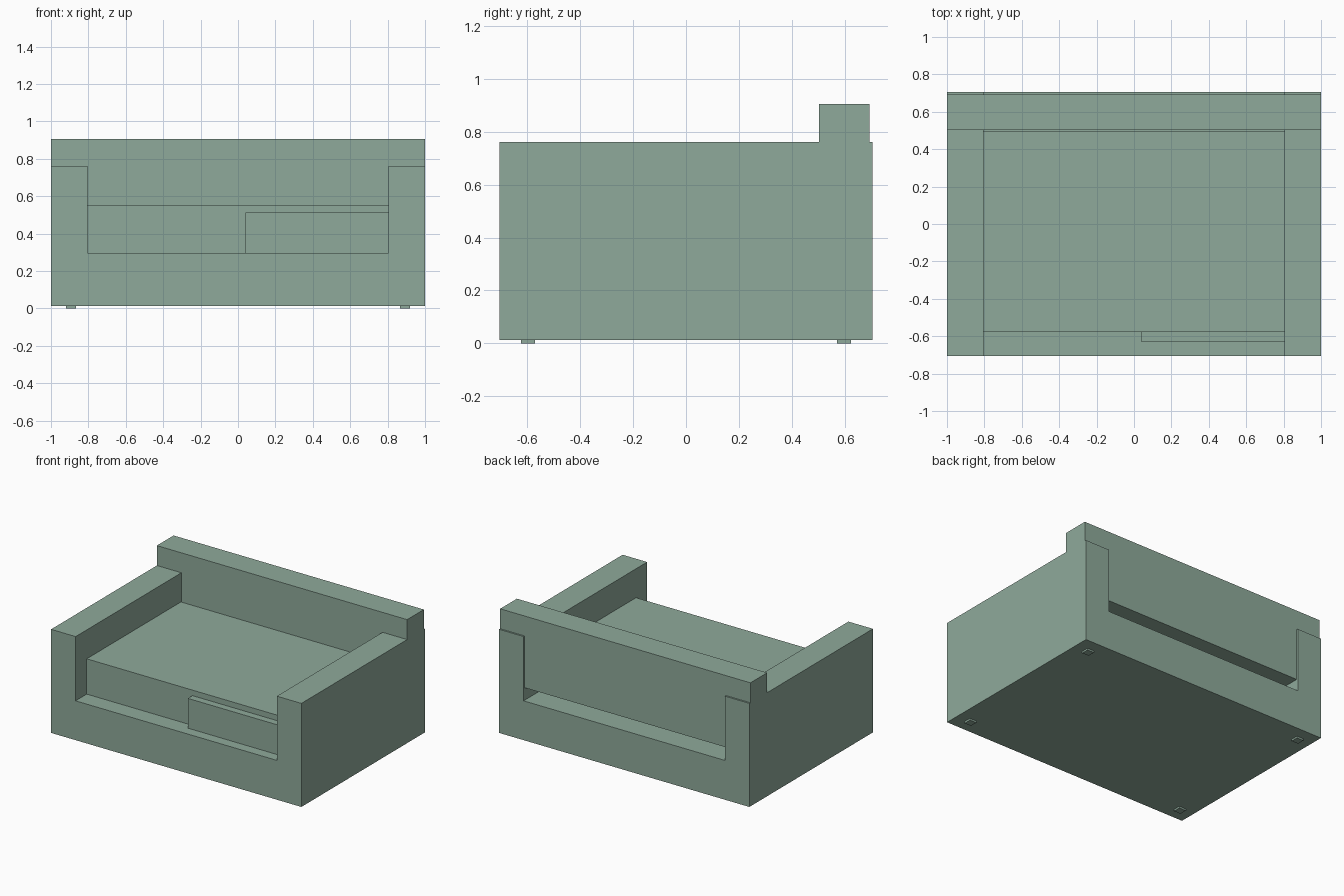
import bpy
import bmesh

default = bpy.data.objects.get("Cube")
if default:
    bpy.data.objects.remove(default, do_unlink=True)

# Sage upholstery used on every part
sage = bpy.data.materials.new("sage_green")
sage.use_nodes = True
COLOUR = (0.275, 0.402, 0.328, 1)
sage.diffuse_color = COLOUR
sage.node_tree.nodes["Principled BSDF"].inputs["Base Color"].default_value = COLOUR


def extrude_profile(name, half_outline, y0, y1):
    """Mirror a right-half (x, z) outline and extrude it from y0 to y1."""
    outline = half_outline + [(-x, z) for x, z in reversed(half_outline)]
    bm = bmesh.new()
    face = bm.faces.new([bm.verts.new((x, y0, z)) for x, z in outline])
    result = bmesh.ops.extrude_face_region(bm, geom=[face])
    moved = [v for v in result["geom"] if isinstance(v, bmesh.types.BMVert)]
    bmesh.ops.translate(bm, verts=moved, vec=(0, y1 - y0, 0))
    return finish(name, bm)


def box(name, low, high):
    bm = bmesh.new()
    bmesh.ops.create_cube(bm, size=1)
    for v in bm.verts:
        v.co = [high[i] if v.co[i] > 0 else low[i] for i in range(3)]
    return finish(name, bm)


def finish(name, bm):
    bmesh.ops.recalc_face_normals(bm, faces=bm.faces)
    mesh = bpy.data.meshes.new(name)
    bm.to_mesh(mesh)
    bm.free()
    mesh.materials.append(sage)
    obj = bpy.data.objects.new(name, mesh)
    bpy.context.collection.objects.link(obj)
    return obj


FLOOR, DECK, ARM_TOP, TOP = 0.013, 0.297, 0.761, 0.905
INNER, DEPTH = 0.804, 0.705

# U-shaped base with both arms
extrude_profile("base_and_arms",
                [(1, FLOOR), (1, ARM_TOP), (INNER, ARM_TOP), (INNER, DECK)],
                -DEPTH, DEPTH)

# Backrest: hangs between the arms and overlaps their tops
extrude_profile("backrest",
                [(INNER, 0.387), (INNER, ARM_TOP), (1, ARM_TOP), (1, TOP)],
                0.502, 0.693)

# Seat cushion and the short front pad
box("seat_cushion", (-INNER, -0.578, DECK), (INNER, 0.497, 0.552))
box("front_pad", (0.04, -0.63, DECK), (INNER, -0.578, 0.512))

# Four small feet
for side, x in (("left", 0.892), ("right", -0.892)):
    for end, y in (("front", -0.597), ("back", 0.597)):
        r = 0.027
        box(f"{end}_{side}_foot", (x - r, y - r, 0), (x + r, y + r, FLOOR))
